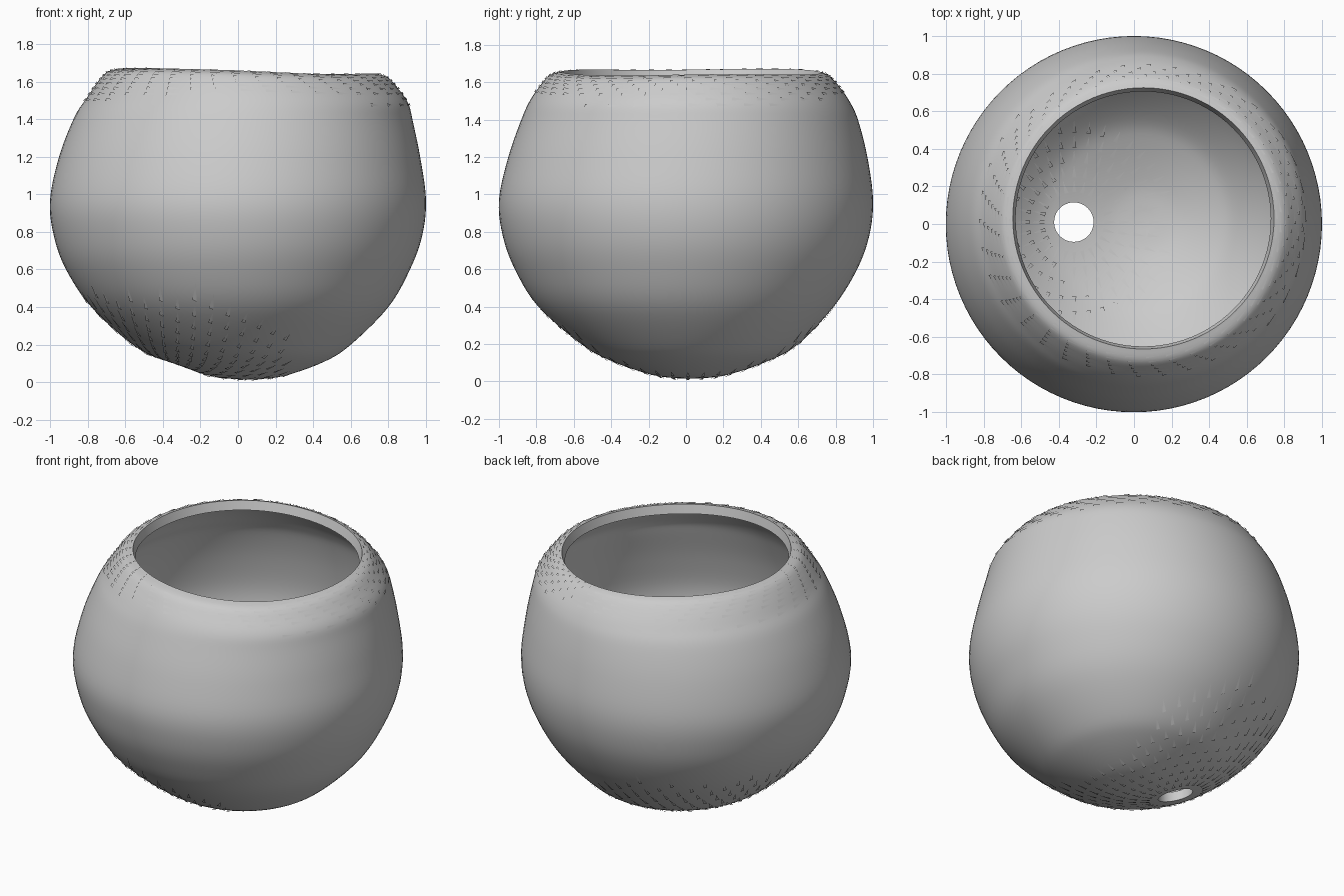
import bpy, bmesh, math
from mathutils import Vector
from mathutils.bvhtree import BVHTree

cube = bpy.data.objects.get("Cube")
if cube:
    bpy.data.objects.remove(cube, do_unlink=True)

# One plain grey clay
clay = bpy.data.materials.new("grey clay")
clay.use_nodes = True
clay.diffuse_color = (0.6, 0.6, 0.6, 1)
clay.node_tree.nodes["Principled BSDF"].inputs["Base Color"].default_value = clay.diffuse_color

SEGMENTS, STEPS = 96, 5
HOLE = Vector((-0.32, 0.01, 0))
WALL = 0.06

# Hand-formed outer profile: height, centre x, centre y, radius
PROFILE = [Vector(p) for p in (
    (0.015, .05, .02, .04), (0.035, .05, .02, .2), (0.11, .04, .02, .42),
    (0.2, .02, .02, .58), (0.4, .01, 0, .79), (0.6, 0, 0, .915),
    (0.78, 0, 0, .98), (0.97, 0, 0, 1), (1.2, .01, .01, .96),
    (1.4, .03, .02, .9), (1.5, .05, .02, .855), (1.58, .05, .02, .8),
    (1.635, .05, .02, .75), (1.655, .05, .03, .695))]


def profile_at(t):
    """Smooth interpolation through the profile rings."""
    last = len(PROFILE) - 1
    i = min(int(t), last - 1)
    f = t - i
    a, b, c, d = (PROFILE[min(max(i + k, 0), last)] for k in (-1, 0, 1, 2))
    return b + (c - a) * f / 2 + (a * 2 - b * 5 + c * 4 - d) * f**2 / 2 \
        + (b * 3 - a - c * 3 + d) * f**3 / 2


def surface(t, angle):
    z, cx, cy, r = profile_at(t)
    x, y = cx + r * math.cos(angle), cy + r * math.sin(angle)
    lift = max(0, z - 1) / 0.65
    wobble = 0.005 * math.sin(3 * angle + 1)
    return Vector((x, y, z + lift * (wobble - 0.025 * x)))


def make_object(name, bm):
    mesh = bpy.data.meshes.new(name)
    bm.to_mesh(mesh)
    bm.free()
    mesh.materials.append(clay)
    obj = bpy.data.objects.new(name, mesh)
    bpy.context.collection.objects.link(obj)
    return obj


def apply_modifiers(obj):
    bpy.ops.object.select_all(action='DESELECT')
    bpy.context.view_layer.objects.active = obj
    obj.select_set(True)
    for mod in list(obj.modifiers):
        bpy.ops.object.modifier_apply(modifier=mod.name)


# Bowl skin
bm = bmesh.new()
rings = []
for k in range((len(PROFILE) - 1) * STEPS + 1):
    rings.append([bm.verts.new(surface(k / STEPS, math.tau * s / SEGMENTS))
                  for s in range(SEGMENTS)])
for low, high in zip(rings, rings[1:]):
    for s in range(SEGMENTS):
        n = (s + 1) % SEGMENTS
        bm.faces.new((low[s], low[n], high[n], high[s]))
bm.faces.new(rings[0][::-1])
bowl = make_object("bowl", bm)

# Wall thickness and drain hole
solid = bowl.modifiers.new("wall", 'SOLIDIFY')
solid.thickness = WALL
solid.offset = -1

bm = bmesh.new()
bmesh.ops.create_cone(bm, cap_ends=True, segments=40, radius1=0.105,
                      radius2=0.105, depth=1)
bmesh.ops.translate(bm, verts=bm.verts, vec=HOLE)
cutter = make_object("drain_cutter", bm)
cutter.hide_render = True
cut = bowl.modifiers.new("drain", 'BOOLEAN')
cut.operation = 'DIFFERENCE'
cut.object = cutter
cut.solver = 'EXACT'
apply_modifiers(bowl)
bpy.data.objects.remove(cutter, do_unlink=True)
bpy.ops.object.shade_smooth_by_angle(angle=math.radians(40))

# Tool marks: slim flat darts lying on the clay
bm = bmesh.new()


def dart(base_a, base_b, tip):
    bm.faces.new([bm.verts.new(p) for p in (base_a, base_b, tip)])


# Long marks running round the rim
top = len(PROFILE) - 1
for row in range(9):
    t = top - 0.25 - row * 0.36
    count = 44 - row
    for s in range(count):
        a = math.tau * (s + 0.37 * row) / count
        if row > 6 and math.sin(2 * a + row) < 0.2:
            continue
        out = Vector((math.cos(a), math.sin(a), 0.8)).normalized() * 0.006
        dart(surface(t - 0.1, a) + out, surface(t + 0.1, a) + out,
             surface(t, a + 0.11) + out * 0.4)

# Marks fanning out from the drain, outside and inside
tree = BVHTree.FromObject(bowl, bpy.context.evaluated_depsgraph_get())


def land(x, y, side):
    start = Vector((x, y, -1 if side < 0 else 1.2))
    hit, normal, _, _ = tree.ray_cast(start, Vector((0, 0, -side)))
    return (hit, normal) if hit else (None, None)


for side, reach, limit in ((-1, 9, 0.25), (1, 5, 0.15)):
    for ring in range(reach):
        dist = 0.16 + ring * 0.08
        count = 24 + 4 * ring
        for s in range(count):
            a = math.tau * s / count
            along = Vector((math.cos(a), math.sin(a), 0))
            across = Vector((-along.y, along.x, 0)) * 0.011
            root = HOLE + along * dist
            points = (root - across, root + across, root + along * 0.065)
            if root.x > limit or points[2].xy.length > 0.9 - 0.2 * (side > 0):
                continue
            hits = [land(p.x, p.y, side) for p in points]
            if any(h is None or h.z > 0.62 for h, _ in hits):
                continue
            lifted = [h + n * e for (h, n), e in zip(hits, (.007, .007, .003))]
            dart(*(lifted if side > 0 else lifted[::-1]))
make_object("tool_marks", bm)
